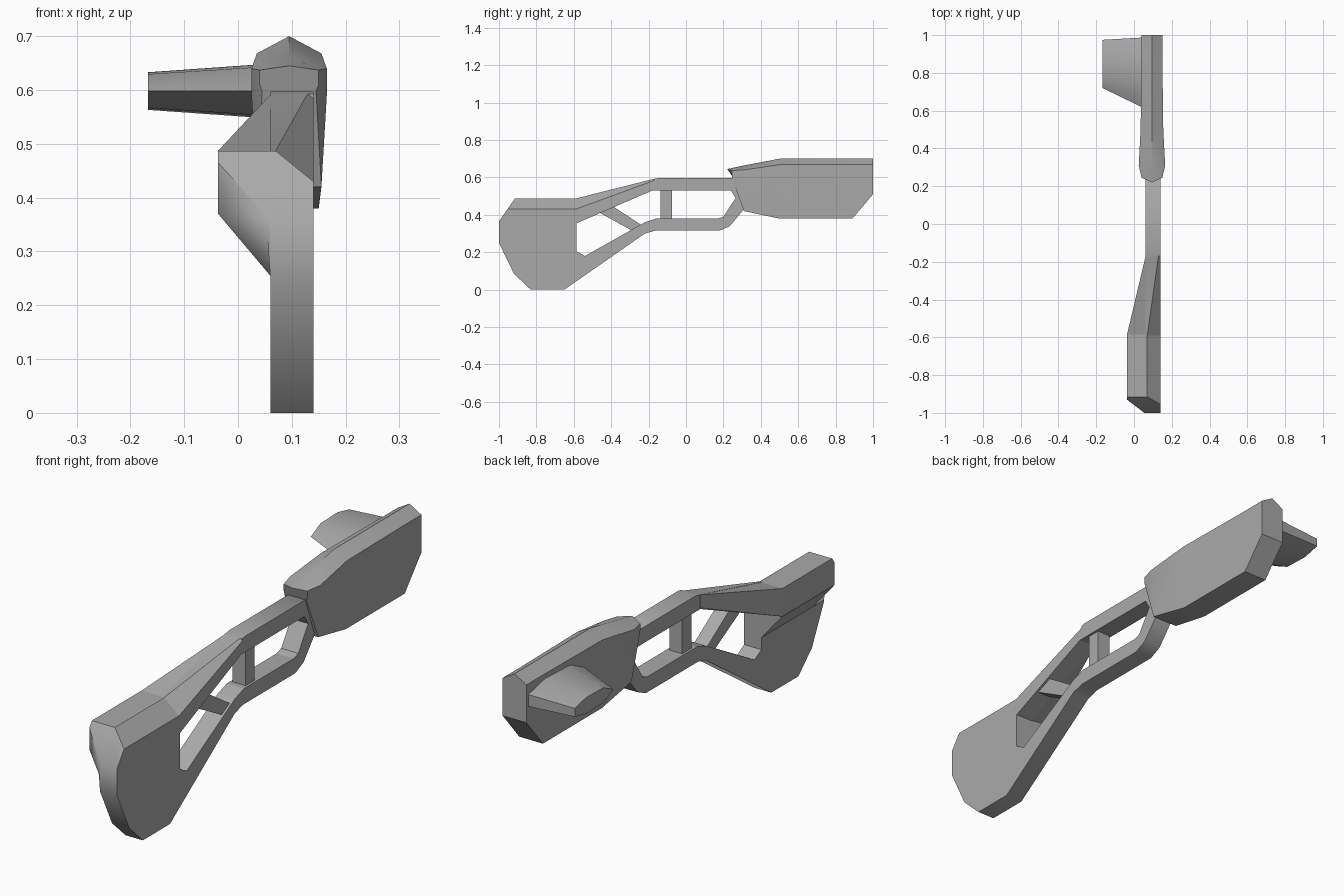
import bpy, bmesh, math
from mathutils import Vector

cube = bpy.data.objects.get("Cube")
if cube:
    bpy.data.objects.remove(cube)

grey = bpy.data.materials.new("neutral_grey")
grey.use_nodes = True
grey.diffuse_color = (0.4, 0.4, 0.4, 1)
grey.node_tree.nodes["Principled BSDF"].inputs["Base Color"].default_value = (0.4, 0.4, 0.4, 1)


def finish(bm, name):
    bmesh.ops.recalc_face_normals(bm, faces=bm.faces)
    mesh = bpy.data.meshes.new(name)
    bm.to_mesh(mesh)
    bm.free()
    obj = bpy.data.objects.new(name, mesh)
    bpy.context.collection.objects.link(obj)
    mesh.materials.append(grey)
    return obj


def smooth(obj, angle=40):
    bpy.ops.object.select_all(action='DESELECT')
    obj.select_set(True)
    bpy.context.view_layer.objects.active = obj
    bpy.ops.object.shade_smooth_by_angle(angle=math.radians(angle))


def extrude(name, outline, x0, x1):
    """Side outline of (y, z) points, extruded across x."""
    bm = bmesh.new()
    face = bm.faces.new([bm.verts.new((x0, y, z)) for y, z in outline])
    new = bmesh.ops.extrude_face_region(bm, geom=[face])["geom"]
    verts = [v for v in new if isinstance(v, bmesh.types.BMVert)]
    bmesh.ops.translate(bm, vec=(x1 - x0, 0, 0), verts=verts)
    return finish(bm, name)


def loft(name, rings):
    """Skin equal-length rings of points and cap both ends."""
    bm = bmesh.new()
    loops = [[bm.verts.new(p) for p in ring] for ring in rings]
    n = len(loops[0])
    for a, b in zip(loops, loops[1:]):
        for i in range(n):
            j = (i + 1) % n
            bm.faces.new((a[i], a[j], b[j], b[i]))
    bm.faces.new(loops[0])
    bm.faces.new(loops[-1])
    return finish(bm, name)


def cut(obj, cutter):
    mod = obj.modifiers.new("cut_" + cutter.name, 'BOOLEAN')
    mod.operation = 'DIFFERENCE'
    mod.solver = 'EXACT'
    mod.object = cutter
    cutter.hide_render = True
    cutter.hide_viewport = True
    cutter.display_type = 'WIRE'


LEFT, RIGHT = 0.06, 0.14

# Open frame: rear plate, upper rail and lower rail
frame = extrude("frame", [
    (-1, .365), (-.915, .487), (-.59, .487), (-.19, .588), (-.15, .597), (.25, .597),
    (.31, .55), (.31, .43), (.235, .34), (.18, .315), (-.165, .315), (-.22, .3),
    (-.65, 0), (-.83, 0), (-.92, .085), (-1, .25)], LEFT, RIGHT)
opening = extrude("opening_cutter", [
    (-.585, .355), (-.18, .53), (.24, .53), (.265, .49), (.2, .39), (.17, .38),
    (-.16, .38), (-.22, .36), (-.54, .18), (-.585, .205)], -.2, .3)
cut(frame, opening)


# Sloped top edge on the outer side, fading out along the rail
def wedge(y, top, wide, deep):
    slope = deep / wide
    return [(RIGHT - wide - .02 / slope, y, top + .02), (RIGHT + .03, y, top + .02),
            (RIGHT + .03, y, top - deep - .03 * slope)]


chamfer = loft("chamfer_cutter", [wedge(-1.1, .487, .07, .057), wedge(-.59, .487, .07, .057),
                                  wedge(-.17, .594, .012, .01)])
cut(frame, chamfer)
smooth(frame)


# Cheek rest: swells inward from the rail and closes at the rear
def cheek_ring(y, x, top, mid, low):
    return [(x, y, top), (x, y, mid), (LEFT, y, low), (LEFT + .01, y, low), (LEFT + .01, y, top)]


cheek = loft("cheek_rest", [
    cheek_ring(-1, .055, .365, .32, .255), cheek_ring(-.93, -.037, .465, .37, .255),
    cheek_ring(-.915, -.037, .487, .37, .255), cheek_ring(-.585, -.037, .487, .37, .255)])
smooth(cheek)
taper = loft("cheek_taper", [cheek_ring(-.585, -.037, .487, .37, .356),
                             cheek_ring(-.18, .059, .59, .535, .53)])
smooth(taper)

# Struts between the rails
extrude("upright_strut", [(-.135, .37), (-.075, .37), (-.075, .54), (-.135, .54)], .07, .13)
extrude("diagonal_strut", [(-.46, .41), (-.26, .30), (-.23, .34), (-.39, .445)], .07, .13)


# Rear body with a ridged top
CENTRE = .095


def body_ring(y, half, low_half, bottom, mid, shoulder, peak, tip=0):
    side = [(low_half, bottom), (half, mid), (half, shoulder)]
    right = [(CENTRE + w, y, z) for w, z in side]
    left = [(CENTRE - w, y, z) for w, z in reversed(side)]
    return right + [(CENTRE, y - tip, peak)] + left


body = loft("rear_body", [
    body_ring(.245, .055, .05, .598, .61, .637, .645, .025),
    body_ring(.31, .07, .06, .42, .59, .64, .664),
    body_ring(.5, .06, .055, .38, .6, .668, .7),
    body_ring(.89, .055, .055, .38, .6, .668, .7),
    body_ring(1, .055, .055, .51, .6, .668, .7)])
smooth(body)


# Side fin: blunt at the rear, sharp at the leading edge
def fin_ring(x, front, back, half):
    section = [(0, 0), (.25, .9), (.7, 1), (1, .5), (1, -.5), (.7, -1), (.25, -.9)]
    return [(x, front + t * (back - front), .598 + h * half) for t, h in section]


fin = loft("side_fin", [fin_ring(-.167, .72, .975, .035), fin_ring(.06, .61, .988, .051)])
smooth(fin)
